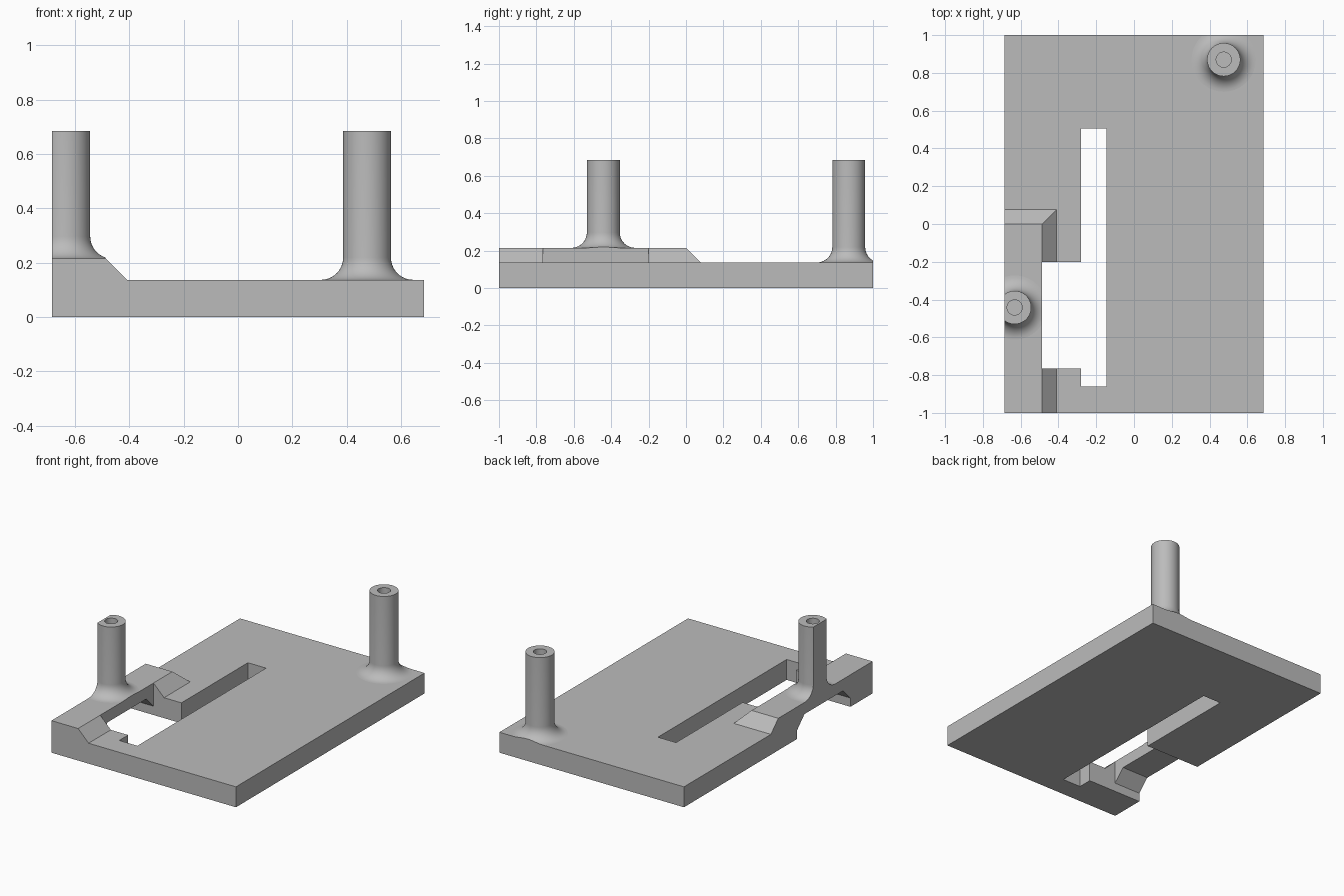
import bpy
import bmesh
import math

cube = bpy.data.objects.get("Cube")
if cube:
    bpy.data.objects.remove(cube, do_unlink=True)

W, PLATE_Z, PAD_Z = 0.685, 0.137, 0.215      # half width, plate top, pad top
PAD_X, SLOPE = -0.487, PAD_Z - PLATE_Z       # pad inner edge, 45 degree chamfer
NOTCH_Y0, NOTCH_Y1 = -0.765, -0.2

grey = bpy.data.materials.new("Grey plastic")
grey.use_nodes = True
colour = (0.5, 0.5, 0.5, 1)
grey.diffuse_color = colour
grey.node_tree.nodes["Principled BSDF"].inputs["Base Color"].default_value = colour


def finish(name, bm):
    bmesh.ops.recalc_face_normals(bm, faces=bm.faces)
    mesh = bpy.data.meshes.new(name)
    bm.to_mesh(mesh)
    bm.free()
    mesh.materials.append(grey)
    obj = bpy.data.objects.new(name, mesh)
    bpy.context.collection.objects.link(obj)
    return obj


def box(name, x0, x1, y0, y1, z0, z1):
    bm = bmesh.new()
    bmesh.ops.create_cube(bm, size=1)
    for v in bm.verts:
        v.co = (x1 if v.co.x > 0 else x0, y1 if v.co.y > 0 else y0,
                z1 if v.co.z > 0 else z0)
    return finish(name, bm)


def lathe(name, profile, x, y, steps=64):
    bm = bmesh.new()
    verts = [bm.verts.new((r, 0, z)) for r, z in profile]
    edges = [bm.edges.new(pair) for pair in zip(verts, verts[1:])]
    bmesh.ops.spin(bm, geom=verts + edges, cent=(0, 0, 0), axis=(0, 0, 1),
                   angle=math.tau, steps=steps)
    bmesh.ops.remove_doubles(bm, verts=bm.verts, dist=1e-5)
    bmesh.ops.holes_fill(bm, edges=[e for e in bm.edges if e.is_boundary])
    bmesh.ops.translate(bm, verts=bm.verts, vec=(x, y, 0))
    return finish(name, bm)


def combine(target, tool, operation):
    mod = target.modifiers.new(tool.name, "BOOLEAN")
    mod.operation, mod.object, mod.solver = operation, tool, "EXACT"
    bpy.ops.object.select_all(action="DESELECT")
    bpy.context.view_layer.objects.active = target
    target.select_set(True)
    bpy.ops.object.modifier_apply(modifier=mod.name)
    bpy.data.objects.remove(tool, do_unlink=True)


def post(name, x, y, base):
    r, fillet, top, hole, depth = 0.088, 0.082, 0.685, 0.04, 0.3
    profile = [(r + fillet, base - 0.03)]
    for i in range(11):
        a = math.radians(9 * i)
        profile.append((r + fillet * (1 - math.sin(a)),
                        base + fillet * (1 - math.cos(a))))
    profile += [(r, top), (hole, top), (hole, top - depth)]
    return lathe(name, profile, x, y)


# Base plate, oversized until the final trim
base = box("mounting_plate", -1, 1, -1.3, 1.3, -0.2, PLATE_Z)

# Raised corner pad with sloping sides
pad = box("raised_pad", -1.1, PAD_X, -1.4, 0, 0.05, PAD_Z)
spread = PAD_Z - 0.05
for v in pad.data.vertices:
    if v.co.z < 0.1:
        if v.co.x > -1:
            v.co.x += spread
        if v.co.y > -1:
            v.co.y += spread
combine(base, pad, "UNION")

# Hollow standoffs with flared feet
combine(base, post("rear_post", 0.475, 0.87, PLATE_Z), "UNION")
combine(base, post("side_post", -0.632, -0.442, PAD_Z), "UNION")

# Long slot and wide notch
combine(base, box("slot", -0.28, -0.145, -0.86, 0.505, -0.5, 1), "DIFFERENCE")
combine(base, box("notch", PAD_X, -0.25, NOTCH_Y0, NOTCH_Y1, -0.5, 1), "DIFFERENCE")

# Chamfered opening beneath the bridge
bm = bmesh.new()
ceiling, low = PLATE_Z, PLATE_Z - SLOPE
outline = [(NOTCH_Y0, -0.5), (NOTCH_Y1, -0.5), (NOTCH_Y1, low),
           (NOTCH_Y1 - SLOPE, ceiling), (NOTCH_Y0 + SLOPE, ceiling), (NOTCH_Y0, low)]
face = bm.faces.new([bm.verts.new((-1.2, y, z)) for y, z in outline])
ext = bmesh.ops.extrude_face_region(bm, geom=[face])["geom"]
bmesh.ops.translate(bm, verts=[g for g in ext if isinstance(g, bmesh.types.BMVert)],
                    vec=(0.8, 0, 0))
combine(base, finish("underpass", bm), "DIFFERENCE")

# Trim everything flush with the outer edges
combine(base, box("trim", -W, W, -1, 1, 0, 2), "INTERSECT")

# Smooth the round posts, keep level and upright planes flat
bpy.ops.object.select_all(action="DESELECT")
base.select_set(True)
bpy.context.view_layer.objects.active = base
bpy.ops.object.shade_smooth_by_angle(angle=math.radians(30))
for p in base.data.polygons:
    if max(abs(c) for c in p.normal) > 0.9995:
        p.use_smooth = False
